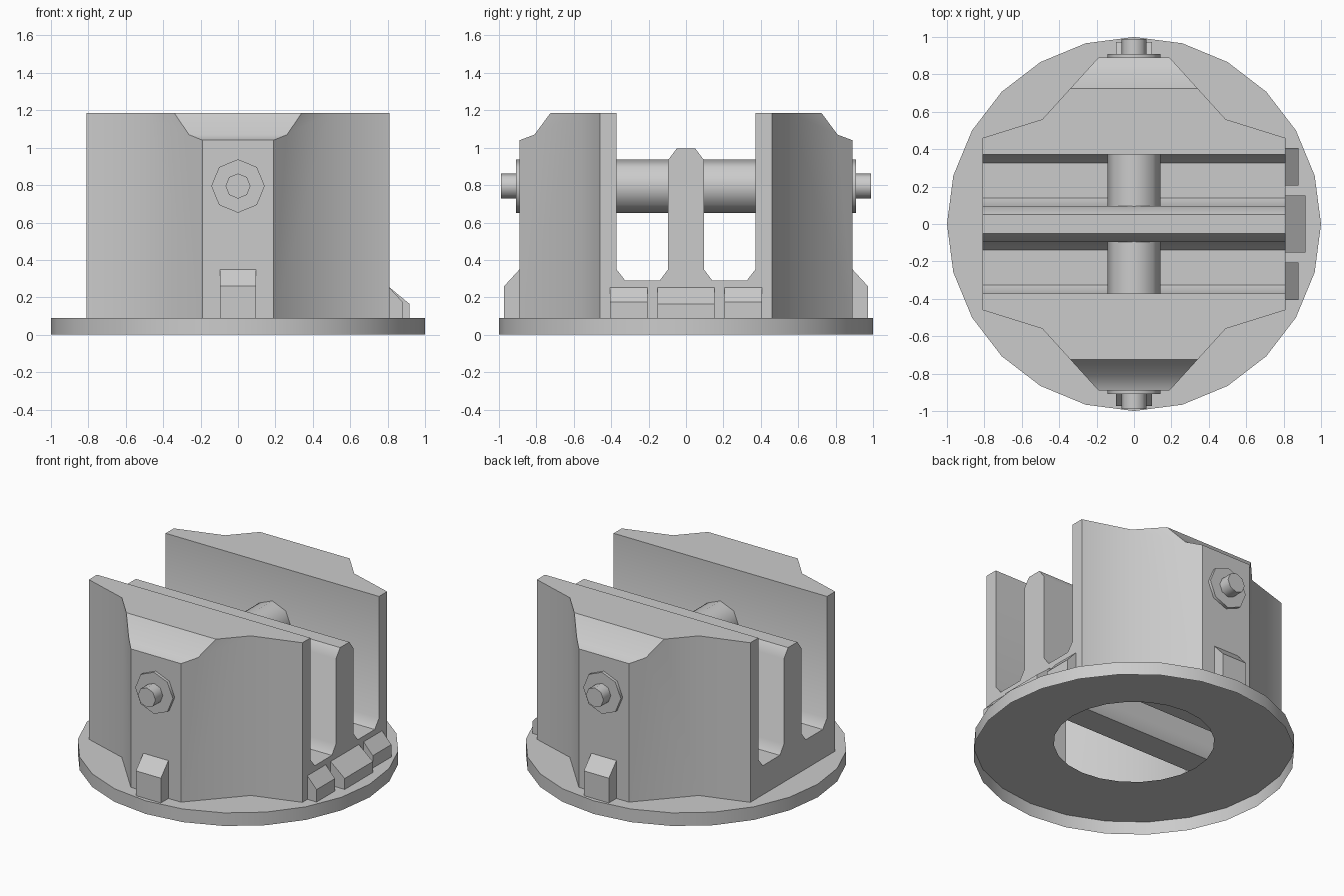
import bpy, bmesh, math

if "Cube" in bpy.data.objects:
    bpy.data.objects.remove(bpy.data.objects["Cube"])

DECK = 0.09  # height of the base plate


def to_object(name, bm, angle=40):
    me = bpy.data.meshes.new(name)
    bm.to_mesh(me)
    bm.free()
    ob = bpy.data.objects.new(name, me)
    bpy.context.collection.objects.link(ob)
    bpy.ops.object.select_all(action='DESELECT')
    ob.select_set(True)
    bpy.context.view_layer.objects.active = ob
    bpy.ops.object.shade_smooth_by_angle(angle=math.radians(angle))
    return ob


def prism(points, place, lo, hi):
    """Extrude a 2D outline between lo and hi; place(u, v, w) gives xyz."""
    bm = bmesh.new()
    a = [bm.verts.new(place(u, v, lo)) for u, v in points]
    b = [bm.verts.new(place(u, v, hi)) for u, v in points]
    n = len(points)
    bm.faces.new(a)
    bm.faces.new(b[::-1])
    for i in range(n):
        j = (i + 1) % n
        bm.faces.new((a[i], a[j], b[j], b[i]))
    bmesh.ops.recalc_face_normals(bm, faces=bm.faces)
    return bm


def open_bottom(bm):
    low = [f for f in bm.faces if all(v.co.z < DECK + 1e-4 for v in f.verts)]
    bmesh.ops.delete(bm, geom=low, context='FACES')


def both_sides(half):
    return half + [(-u, v) for u, v in reversed(half)]


# Base plate: outer rim and top deck with centre hole, open underneath
bm = bmesh.new()
rings = []
for r, z in ((1, 0), (1, DECK), (0.5, DECK)):
    rings.append([bm.verts.new((r * math.cos(math.tau * i / 24),
                                r * math.sin(math.tau * i / 24), z)) for i in range(24)])
for p, q in zip(rings, rings[1:]):
    for i in range(24):
        j = (i + 1) % 24
        bm.faces.new((p[i], p[j], q[j], q[i]))
to_object("base_plate", bm)

# Slotted body: side profile trimmed by the plan outline
profile = both_sides([(0.05, 0.995), (0.095, 0.935), (0.095, 0.35), (0.14, 0.29),
                      (0.325, 0.29), (0.372, 0.35), (0.372, 1.185), (0.725, 1.185),
                      (0.81, 1.07), (0.89, 1.04), (0.95, 1.0175), (0.95, DECK)])
plan = both_sides([(0.81, 0.46), (0.49, 0.56), (0.19, 0.89)])
plan += [(-u, -v) for u, v in plan]
body = to_object("profile_block", prism(profile, lambda u, v, w: (w, u, v), -1, 1))
cutter = to_object("plan_cutter", prism(plan, lambda u, v, w: (u, v, w), -0.2, 1.5))
mod = body.modifiers.new("trim", 'BOOLEAN')
mod.operation, mod.solver, mod.object = 'INTERSECT', 'EXACT', cutter
dg = bpy.context.evaluated_depsgraph_get()
bm = bmesh.new()
bm.from_object(body, dg)
for ob in (body, cutter):
    bpy.data.objects.remove(ob)
open_bottom(bm)
to_object("slotted_body", bm)


# Wedge tabs around the foot of the body
def tab(name, inner, outer, top, shoulder, lo, hi, place):
    pts = [(inner, DECK), (outer, DECK), (outer, shoulder), (inner, top)]
    bm = prism(pts, place, lo, hi)
    open_bottom(bm)
    to_object(name, bm)


for side, s in (("front", -1), ("back", 1)):
    tab(side + "_tab", 0.885, 0.972, 0.355, 0.26, -0.095, 0.095,
        lambda u, v, w: (w, s * u, v))
for name, outer, shoulder, lo, hi in (("middle", 0.917, 0.165, -0.153, 0.153),
                                      ("near", 0.88, 0.175, -0.405, -0.205),
                                      ("far", 0.88, 0.175, 0.205, 0.405)):
    tab(name + "_side_tab", 0.805, outer, 0.257, shoulder, lo, hi,
        lambda u, v, w: (u, w, v))


# Axle through the body and its thin end pins
def octagon(r):
    return [(r * math.cos(math.tau * i / 8), 0.795 + r * math.sin(math.tau * i / 8))
            for i in range(8)]


along_y = lambda u, v, w: (u, w, v)
to_object("axle", prism(octagon(0.143), along_y, -0.91, 0.91), 50)
for side, s in (("front", -1), ("back", 1)):
    lo, hi = sorted((s * 0.9, s * 0.99))
    to_object(side + "_pin", prism(octagon(0.067), along_y, lo, hi), 50)
